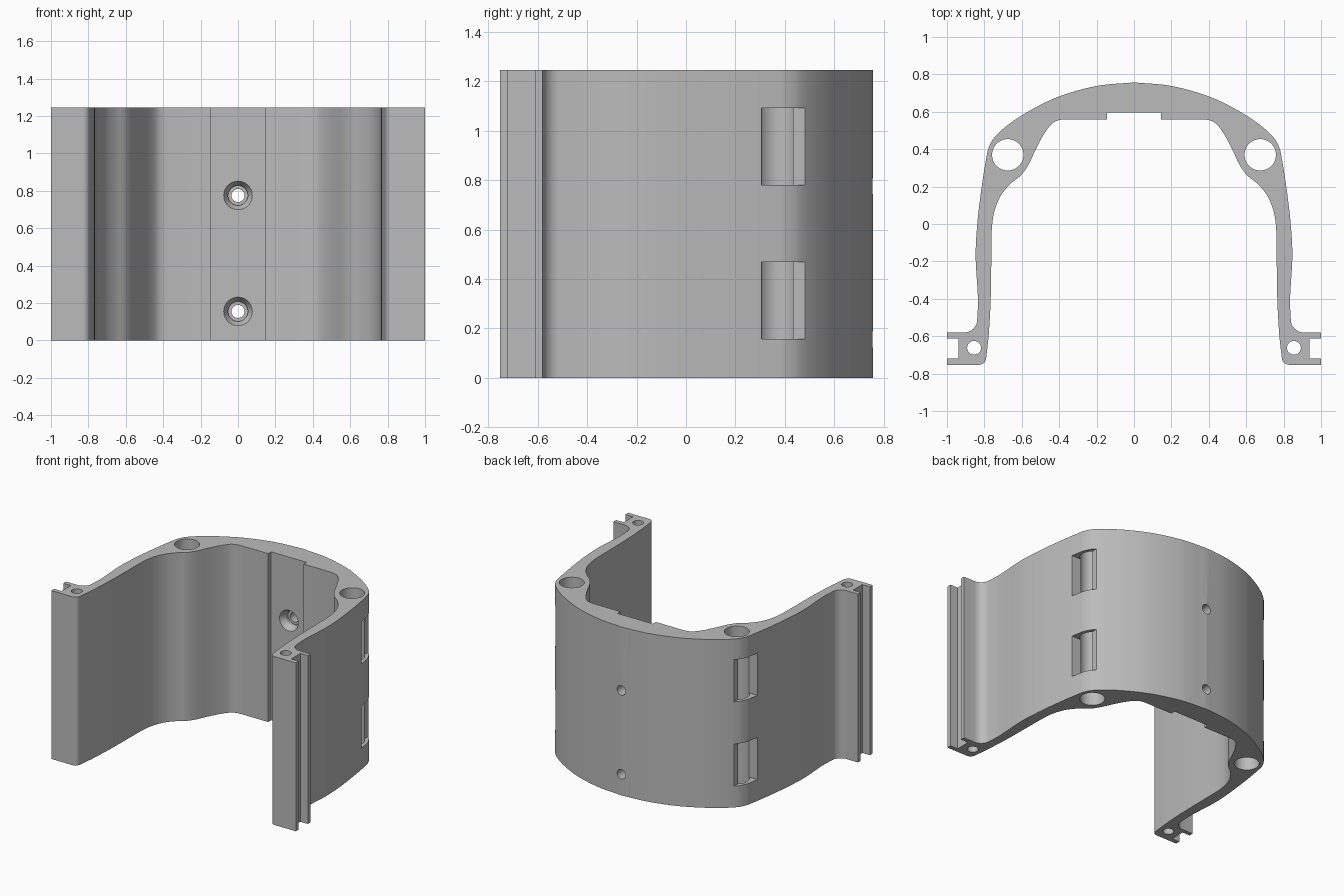
import bpy, bmesh, math
from mathutils import Vector

cube = bpy.data.objects.get("Cube")
if cube:
    bpy.data.objects.remove(cube, do_unlink=True)

HEIGHT = 1.245


def smooth_run(points, steps=6):
    """Catmull-Rom curve through the given points."""
    pts = [Vector(p) for p in points]
    pts = [pts[0] * 2 - pts[1]] + pts + [pts[-1] * 2 - pts[-2]]
    run = []
    for a, b, c, d in zip(pts, pts[1:], pts[2:], pts[3:]):
        for i in range(steps):
            t = i / steps
            run.append(0.5 * (2 * b + (c - a) * t + (2 * a - 5 * b + 4 * c - d) * t ** 2
                              + (3 * b - a - 3 * c + d) * t ** 3))
    return run + [pts[-2]]


def arc(cx, cy, radius, start, end, steps=8):
    """Corner arc, angles in degrees."""
    angles = [math.radians(start + (end - start) * i / steps) for i in range(steps + 1)]
    return [Vector((cx + radius * math.cos(a), cy + radius * math.sin(a))) for a in angles]


def cut(body, cutter):
    """Subtract the cutter from the body and remove it."""
    cutter.hide_render = True
    mod = body.modifiers.new("cut", "BOOLEAN")
    mod.operation = "DIFFERENCE"
    mod.solver = "EXACT"
    mod.object = cutter
    bpy.context.view_layer.objects.active = body
    bpy.ops.object.modifier_apply(modifier=mod.name)
    bpy.data.objects.remove(cutter, do_unlink=True)


def round_cutter(name, location, r1, r2, depth, along_y=False):
    """Cylinder or cone; along y its second radius faces the front."""
    bpy.ops.mesh.primitive_cone_add(vertices=48, radius1=r1, radius2=r2, depth=depth,
                                    location=location,
                                    rotation=(math.pi / 2 if along_y else 0, 0, 0))
    bpy.context.object.name = name
    return bpy.context.object


def box_cutter(name, low, high):
    low, high = Vector(low), Vector(high)
    bpy.ops.mesh.primitive_cube_add(size=1, location=(low + high) / 2)
    bpy.context.object.name = name
    bpy.context.object.scale = high - low
    bpy.context.view_layer.update()
    return bpy.context.object


# Outline of one half: outer wall, slotted flange, inner wall, back groove
outer = smooth_run([(0, .757), (.2, .738), (.4, .682), (.55, .61), (.66, .54), (.74, .47),
                    (.776, .41), (.79, .35), (.81, .23), (.833, .05), (.845, -.1),
                    (.846, -.2), (.838, -.33), (.834, -.42), (.838, -.5)])
flange = arc(.908, -.51, .07, 185, 270) + [Vector(p) for p in (
    (1, -.58), (1, -.612), (.938, -.612), (.938, -.72), (1, -.72), (1, -.753))]
inner = arc(.83, -.713, .04, 270, 185) + smooth_run([
    (.777, -.6), (.768, -.45), (.764, -.3), (.762, -.1), (.758, 0), (.743, .08),
    (.71, .155), (.66, .215), (.6, .265), (.56, .325), (.525, .4), (.485, .475),
    (.445, .53), (.41, .553), (.37, .56)])
groove = [Vector(p) for p in ((.145, .56), (.145, .595))]
half = outer + flange + inner + groove
outline = half + [Vector((-p.x, p.y)) for p in reversed(half) if p.x > .001]

# Extrude the outline into the shell
bm = bmesh.new()
base = bm.faces.new([bm.verts.new((p.x, p.y, 0)) for p in outline])
grown = bmesh.ops.extrude_face_region(bm, geom=[base])["geom"]
bmesh.ops.translate(bm, vec=(0, 0, HEIGHT),
                    verts=[v for v in grown if isinstance(v, bmesh.types.BMVert)])
bmesh.ops.recalc_face_normals(bm, faces=bm.faces)
mesh = bpy.data.meshes.new("curved_bracket")
bm.to_mesh(mesh)
bm.free()
bracket = bpy.data.objects.new("curved_bracket", mesh)
bpy.context.collection.objects.link(bracket)

# Tube holes, flange holes and side windows on both sides
mid = HEIGHT / 2
for side in (-1, 1):
    cut(bracket, round_cutter("tube_hole", (side * .675, .37, mid), .084, .084, 2))
    cut(bracket, round_cutter("flange_hole", (side * .855, -.662, mid), .037, .037, 2))
    for bottom in (.157, .78):
        xs = sorted((side * .73, side * .95))
        cut(bracket, box_cutter("window", (xs[0], .305, bottom), (xs[1], .495, bottom + .312)))

# Countersunk screw holes through the back
for z in (.155, .775):
    cut(bracket, round_cutter("screw_hole", (0, .7, z), .035, .035, .4, True))
    cut(bracket, round_cutter("screw_bore", (0, .6, z), .053, .053, .12, True))
    cut(bracket, round_cutter("countersink", (0, .605, z), .053, .088, .06, True))

# Single grey finish
grey = bpy.data.materials.new("plain_grey")
grey.use_nodes = True
grey.diffuse_color = (.5, .5, .5, 1)
grey.node_tree.nodes["Principled BSDF"].inputs["Base Color"].default_value = (.5, .5, .5, 1)
bracket.data.materials.clear()
bracket.data.materials.append(grey)
for poly in bracket.data.polygons:
    poly.material_index = 0

bpy.ops.object.select_all(action="DESELECT")
bracket.select_set(True)
bpy.context.view_layer.objects.active = bracket
bpy.ops.object.shade_smooth_by_angle(angle=math.radians(30))
